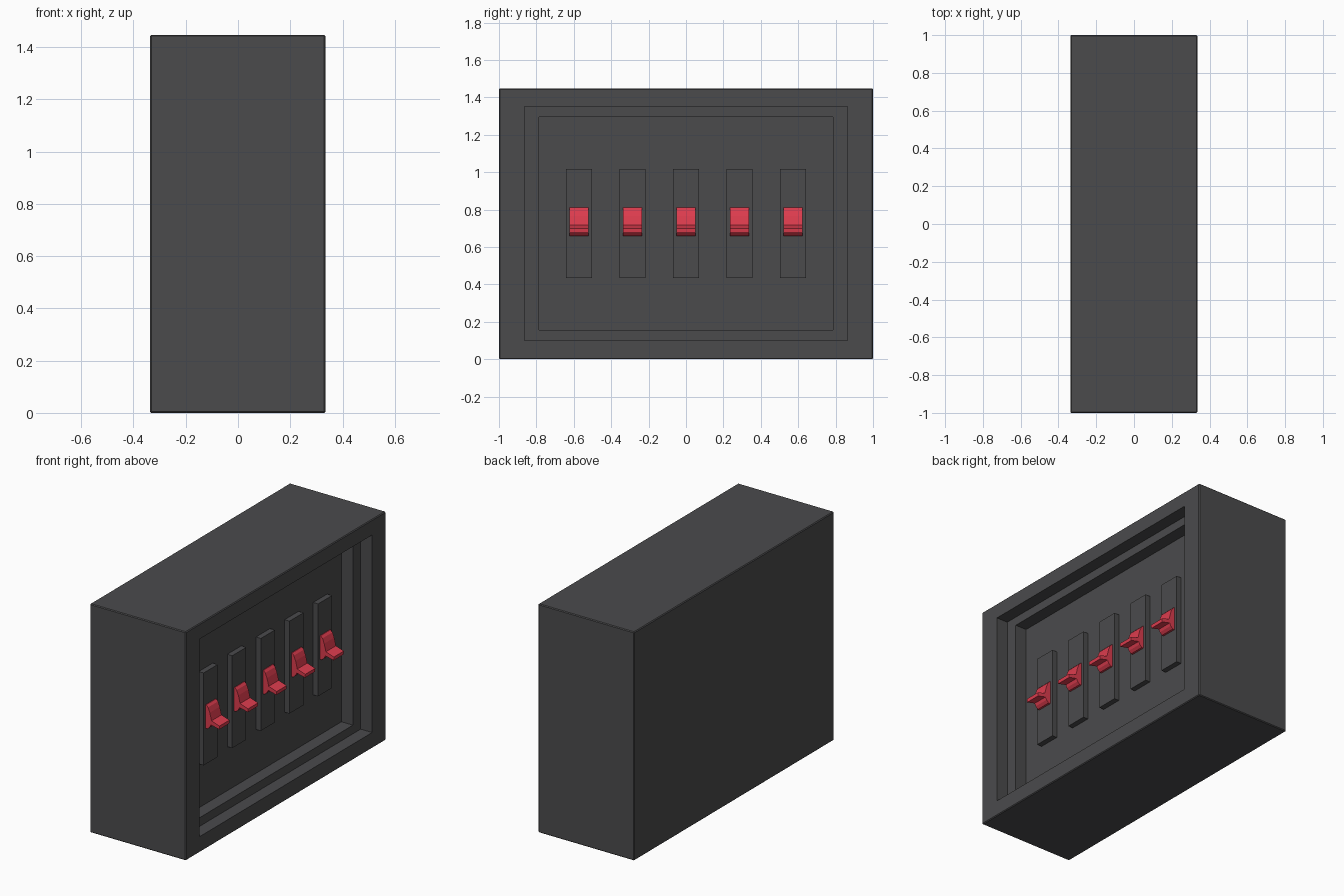
import bpy, bmesh
from mathutils import Vector

if "Cube" in bpy.data.objects:
    bpy.data.objects.remove(bpy.data.objects["Cube"])

def material(name, rgb):
    m = bpy.data.materials.new(name)
    m.diffuse_color = (*rgb, 1)
    m.use_nodes = True
    m.node_tree.nodes["Principled BSDF"].inputs["Base Color"].default_value = m.diffuse_color
    return m

CASE = material("dark_grey", (0.07, 0.07, 0.073))
RED = material("red", (0.72, 0.045, 0.075))

def finish(name, bm, mat):
    bmesh.ops.recalc_face_normals(bm, faces=bm.faces)
    me = bpy.data.meshes.new(name)
    bm.to_mesh(me)
    bm.free()
    ob = bpy.data.objects.new(name, me)
    me.materials.append(mat)
    bpy.context.collection.objects.link(ob)
    return ob

def box(lo, hi):
    bm = bmesh.new()
    bmesh.ops.create_cube(bm, size=1)
    lo, hi = Vector(lo), Vector(hi)
    for v in bm.verts:
        v.co = (lo + hi) / 2 + v.co * (hi - lo)
    return bm

# Case with a two-step recess in the +x face
CZ = 0.725
bm = box((-0.337, -1, 0), (0.335, 1, 1.447))
bmesh.ops.bevel(bm, geom=bm.edges[:], offset=0.005, segments=1, affect='EDGES')
panel = max(bm.faces, key=lambda f: f.calc_center_median().x)
for x, hy, hz in ((0.335, 0.863, 0.625), (0.255, 0.863, 0.625),
                  (0.255, 0.785, 0.57), (0.175, 0.785, 0.57)):
    bmesh.ops.inset_individual(bm, faces=[panel], thickness=0.01)
    for v in panel.verts:
        v.co = (x, hy if v.co.y > 0 else -hy, CZ + (hz if v.co.z > CZ else -hz))
finish("case", bm, CASE)

# Rocker with lever, as an x-z profile
PROFILE = [(0.195, 0.66), (0.195, 0.81), (0.213, 0.81), (0.226, 0.797), (0.238, 0.767),
           (0.246, 0.735), (0.25, 0.718), (0.306, 0.70), (0.304, 0.678),
           (0.246, 0.692), (0.238, 0.675), (0.222, 0.66)]

def switch(y, half):
    bm = bmesh.new()
    face = bm.faces.new([bm.verts.new((px, y - half, pz)) for px, pz in PROFILE])
    ext = bmesh.ops.extrude_face_region(bm, geom=[face])
    verts = [g for g in ext['geom'] if isinstance(g, bmesh.types.BMVert)]
    bmesh.ops.translate(bm, verts=verts, vec=(0, 2 * half, 0))
    return bm

# Row of five raised plates and switches
for i in range(5):
    y = (i - 2) * 0.286
    finish(f"switch_plate_{i + 1}",
           box((0.165, y - 0.07, 0.433), (0.209, y + 0.07, 1.018)), CASE)
    finish(f"switch_{i + 1}", switch(y, 0.05), RED)
